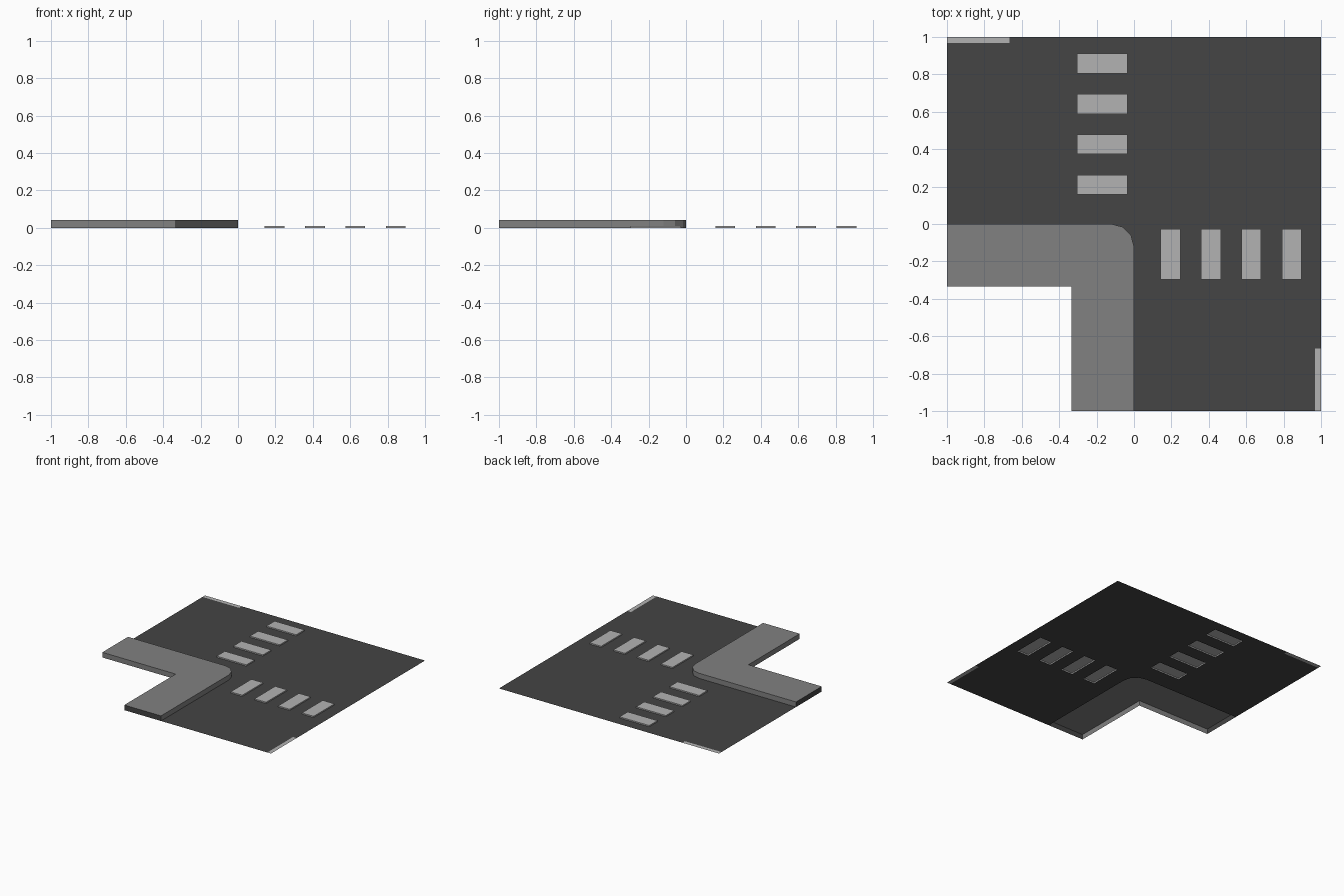
import bpy, bmesh
from math import sin, cos, pi

if "Cube" in bpy.data.objects:
    bpy.data.objects.remove(bpy.data.objects["Cube"])

HEIGHT = 0.042     # pavement height
RAISE = 0.01       # crossing stripe height
WIDTH = 1 / 3      # pavement width
R = 0.12           # kerb corner radius
MARK = 0.033       # lane mark width


def material(name, v):
    m = bpy.data.materials.new(name)
    m.diffuse_color = (v, v, v, 1)
    m.use_nodes = True
    m.node_tree.nodes["Principled BSDF"].inputs["Base Color"].default_value = m.diffuse_color
    return m


asphalt = material("asphalt", 0.058)
concrete = material("concrete", 0.22)
paint = material("paint", 0.45)


def finish(name, bm, *mats):
    mesh = bpy.data.meshes.new(name)
    bm.to_mesh(mesh)
    bm.free()
    for m in mats:
        mesh.materials.append(m)
    obj = bpy.data.objects.new(name, mesh)
    bpy.context.collection.objects.link(obj)
    return obj


def rect(x0, x1, y0, y1):
    return [(x0, y0), (x1, y0), (x1, y1), (x0, y1)]


def shell(name, outline, height, cap_test, *mats):
    """Counter-clockwise outline raised to a top face with walls, open below."""
    bm = bmesh.new()
    low = [bm.verts.new((x, y, 0)) for x, y in outline]
    top = [bm.verts.new((x, y, height)) for x, y in outline]
    bm.faces.new(top)
    for i in range(len(low)):
        j = (i + 1) % len(low)
        f = bm.faces.new((low[i], low[j], top[j], top[i]))
        if cap_test(f.calc_center_median()):
            f.material_index = 1
    return finish(name, bm, *mats)


# Rounded kerb, from the front side round to the left side
arc = [(-R + R * cos(a), -R + R * sin(a)) for a in (0, pi / 6, pi / 3, pi / 2)]

# L-shaped pavement with dark end caps
shell("pavement",
      [(-WIDTH, -1), (0, -1)] + arc + [(-1, 0), (-1, -WIDTH), (-WIDTH, -WIDTH)],
      HEIGHT, lambda c: c.x < -0.999 or c.y < -0.999, concrete, asphalt)

# Two zebra crossings
stripes = []
for i in range(4):
    x = 0.142 + 0.216 * i
    stripes.append(rect(x, x + 0.106, -0.298, -0.028))
    y = 0.157 + 0.216 * i
    stripes.append(rect(-0.304, -0.034, y, y + 0.106))
for i, s in enumerate(stripes):
    shell(f"crossing_stripe_{i + 1}", s, RAISE, lambda c: False, paint)

# Flush lane marks at the road edges
for name, r in (("lane_mark_right", rect(1 - MARK, 1, -1, -2 / 3)),
                ("lane_mark_back", rect(-1, -2 / 3, 1 - MARK, 1))):
    bm = bmesh.new()
    bm.faces.new([bm.verts.new((x, y, 0)) for x, y in r])
    finish(name, bm, paint)

# Road surface with openings under the stripes
road_outline = ([(0, -1), (1 - MARK, -1), (1 - MARK, -2 / 3), (1, -2 / 3), (1, 1),
                 (-2 / 3, 1), (-2 / 3, 1 - MARK), (-1, 1 - MARK), (-1, 0)]
                + arc[::-1])
bm = bmesh.new()
for loop in [road_outline] + stripes:
    vs = [bm.verts.new((x, y, 0)) for x, y in loop]
    for a, b in zip(vs, vs[1:] + vs[:1]):
        bm.edges.new((a, b))
bmesh.ops.triangle_fill(bm, edges=bm.edges[:], use_beauty=True, normal=(0, 0, 1))
bm.normal_update()
for f in bm.faces:
    if f.normal.z < 0:
        f.normal_flip()
finish("road", bm, asphalt)
